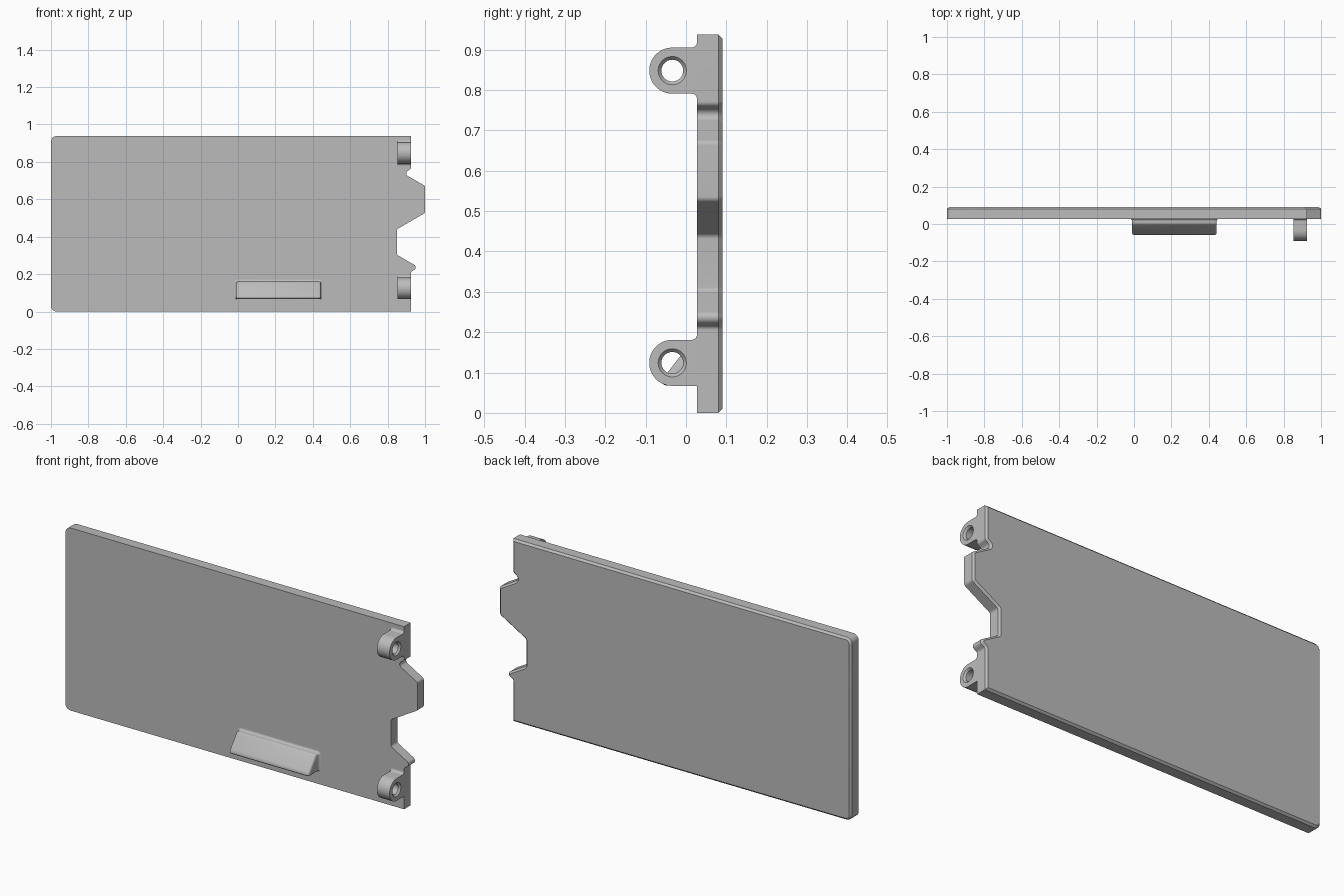
import bpy, bmesh, math
from mathutils import Vector

cube = bpy.data.objects.get("Cube")
if cube:
    bpy.data.objects.remove(cube, do_unlink=True)

grey = bpy.data.materials.new("light grey")
grey.use_nodes = True
grey.diffuse_color = (0.5, 0.5, 0.5, 1)
grey.node_tree.nodes["Principled BSDF"].inputs["Base Color"].default_value = (0.5, 0.5, 0.5, 1)


def rounded(corners, steps=8):
    """Outline from (u, v, radius) corners, each replaced by a tangent arc."""
    out = []
    for i, (u, v, r) in enumerate(corners):
        p = Vector((u, v))
        if r == 0:
            out.append(p)
            continue
        a = (Vector(corners[i - 1][:2]) - p).normalized()
        b = (Vector(corners[(i + 1) % len(corners)][:2]) - p).normalized()
        half = a.angle(b) / 2
        centre = p + (a + b).normalized() * (r / math.sin(half))
        start = p + a * (r / math.tan(half)) - centre
        end = p + b * (r / math.tan(half)) - centre
        sweep = start.angle_signed(end)
        for k in range(steps + 1):
            t = -sweep * k / steps
            c, s = math.cos(t), math.sin(t)
            out.append(centre + Vector((start.x * c - start.y * s, start.x * s + start.y * c)))
    return out


def loft(name, rings, place):
    """Closed solid through rings of (outline, depth); place maps (u, v, depth) to xyz."""
    bm = bmesh.new()
    loops = [[bm.verts.new(place(p[0], p[1], d)) for p in pts] for pts, d in rings]
    n = len(loops[0])
    for low, high in zip(loops, loops[1:]):
        for i in range(n):
            j = (i + 1) % n
            bm.faces.new((low[i], low[j], high[j], high[i]))
    bm.faces.new(loops[0])
    bm.faces.new(loops[-1])
    bmesh.ops.recalc_face_normals(bm, faces=bm.faces)
    return bm


def finish(name, bm):
    mesh = bpy.data.meshes.new(name)
    bm.to_mesh(mesh)
    bm.free()
    mesh.materials.append(grey)
    ob = bpy.data.objects.new(name, mesh)
    bpy.context.collection.objects.link(ob)
    bpy.ops.object.select_all(action='DESELECT')
    ob.select_set(True)
    bpy.context.view_layer.objects.active = ob
    return ob


def smooth():
    bpy.ops.object.shade_smooth_by_angle(angle=math.radians(30))


def along_y(u, v, d):
    return (u, d, v)


def along_x(u, v, d):
    return (d, u, v)


FRONT, BACK, TOP, EDGE = 0.027, 0.09, 0.938, 0.925

# Panel with a notched right edge and a chamfered back rim
outline = rounded([
    (-1, 0, 0.03), (EDGE, 0, 0), (EDGE, 0.212, 0.012), (0.965, 0.237, 0.016),
    (0.85, 0.303, 0.015), (0.85, 0.44, 0.015), (1, 0.527, 0.015),
    (1, 0.672, 0.015), (0.885, 0.738, 0.016), (EDGE, 0.764, 0.014),
    (EDGE, TOP, 0), (-1, TOP, 0.03)])
bm = loft("panel", [(outline, FRONT), (outline, BACK)], along_y)
rim = [e for e in bm.edges if all(v.co.y > BACK - 0.001 for v in e.verts)]
bmesh.ops.bevel(bm, geom=rim, offset=0.01, segments=1, affect='EDGES')
finish("panel", bm)
smooth()

# Hinge lugs with countersunk pin holes
R = 0.057
CY = -0.034
for name, cz, foot in (("lower_hinge_lug", 0.124, False), ("upper_hinge_lug", 0.848, True)):
    root = FRONT - CY
    corners = [(root + 0.002, R + 0.014, 0), (root, R + 0.014, 0), (root, R, 0.013),
               (-R, R, R - 0.0002), (-R, -R, R - 0.0002)]
    if foot:
        corners += [(root, -R, 0.013), (root, -R - 0.014, 0), (root + 0.002, -R - 0.014, 0)]
    else:
        corners += [(root + 0.002, -R, 0)]
    profile = [(p.x + CY, p.y + cz) for p in rounded(corners, 14)]
    lug = finish(name, loft(name, [(profile, 0.853), (profile, EDGE)], along_x))

    def circle(r):
        turn = [math.tau * k / 40 for k in range(40)]
        return [(CY + r * math.cos(t), cz + r * math.sin(t)) for t in turn]

    rings = [(circle(0.037), 0.84), (circle(0.035), 0.853), (circle(0.027), 0.862),
             (circle(0.027), 0.916), (circle(0.035), EDGE), (circle(0.037), 0.94)]
    cutter = finish("hole_cutter", loft("hole_cutter", rings, along_x))
    cutter.hide_render = True
    bpy.ops.object.select_all(action='DESELECT')
    lug.select_set(True)
    bpy.context.view_layer.objects.active = lug
    mod = lug.modifiers.new("pin_hole", 'BOOLEAN')
    mod.operation = 'DIFFERENCE'
    mod.solver = 'EXACT'
    mod.object = cutter
    bpy.ops.object.modifier_apply(modifier=mod.name)
    bpy.data.objects.remove(cutter, do_unlink=True)
    smooth()

# Wedge shaped finger grip
X0, X1, Z0, Z1 = -0.01, 0.442, 0.068, 0.16
wedge = [(FRONT + 0.002, Z0), (-0.058, Z0), (-0.058, 0.084), (0.001, Z1), (FRONT + 0.002, Z1)]
bm = loft("finger_grip", [(wedge, X0), (wedge, X1)], along_x)
outer = [e for e in bm.edges if any(v.co.y < FRONT for v in e.verts)]
bmesh.ops.bevel(bm, geom=outer, offset=0.009, segments=3, profile=0.5, affect='EDGES')
finish("finger_grip", bm)
smooth()

# Fillet blending the grip into the panel
rings = []
for k in range(6):
    t = math.pi / 2 * k / 5
    g = 0.011 * (1 - math.sin(t))
    d = FRONT - 0.011 * (1 - math.cos(t))
    ring = rounded([(X0 - g, Z0, 0.006), (X1 + g, Z0, 0.006),
                    (X1 + g, Z1 + g, 0.009 + g), (X0 - g, Z1 + g, 0.009 + g)])
    rings.append((ring, d))
finish("grip_fillet", loft("grip_fillet", rings, along_y))
smooth()
